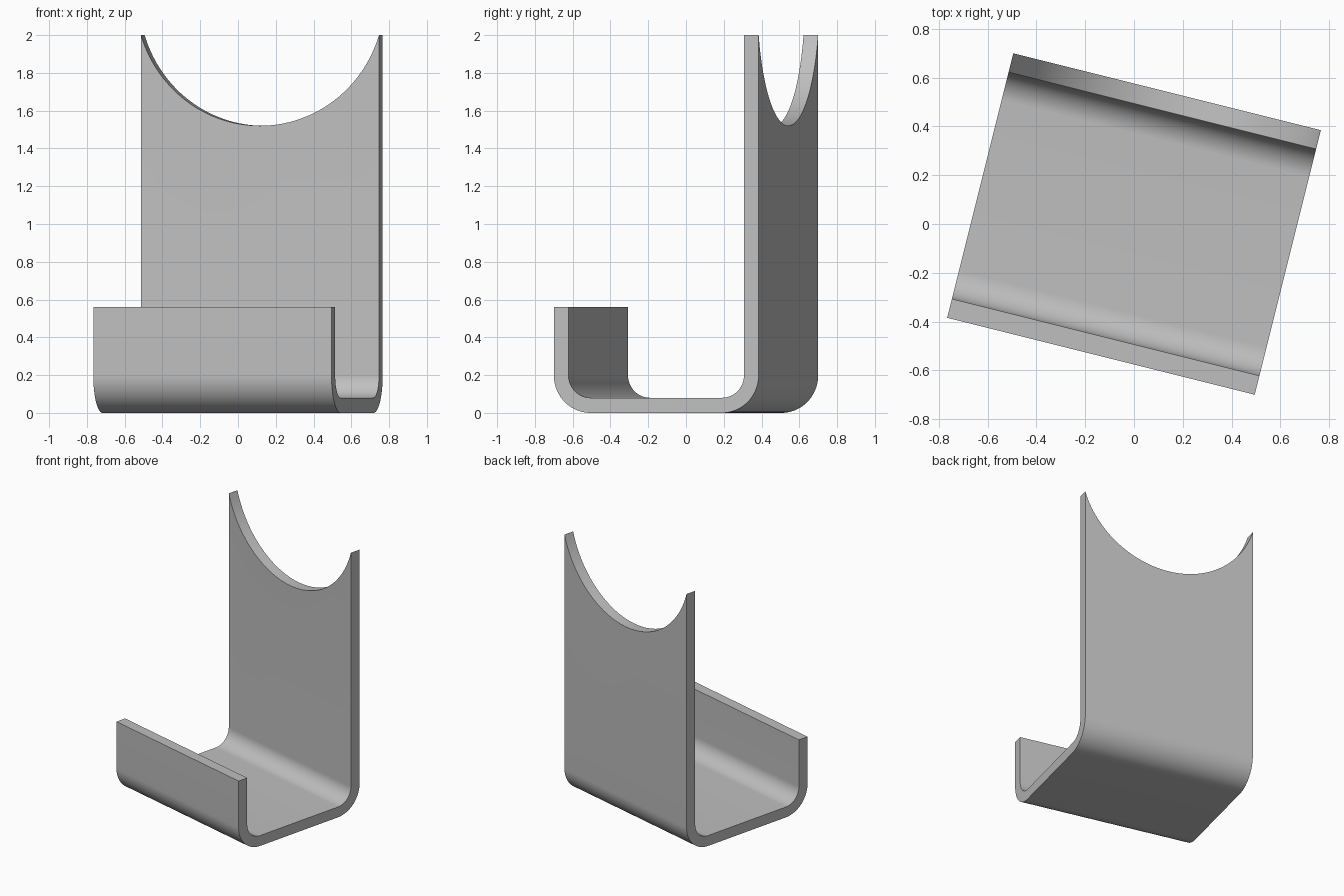
import bpy, bmesh, math
from mathutils import Matrix, Vector

if "Cube" in bpy.data.objects:
    bpy.data.objects.remove(bpy.data.objects["Cube"])

WIDTH, DEPTH, WALL = 1.3, 1.118, 0.08
LIP, HEIGHT, BEND = 0.56, 2.0, 0.2
SAG = 0.48
TURN = Matrix.Rotation(math.radians(-14.04), 4, "Z")
STEPS = 20

steel = bpy.data.materials.new("plain_grey")
steel.use_nodes = True
grey = (0.52, 0.52, 0.52, 1)
steel.diffuse_color = grey
steel.node_tree.nodes["Principled BSDF"].inputs["Base Color"].default_value = grey


def arc(cy, radius, start, end):
    """Points of a bend in the side profile."""
    angles = [math.radians(start + (end - start) * i / STEPS) for i in range(STEPS + 1)]
    return [(cy + radius * math.cos(a), BEND + radius * math.sin(a)) for a in angles]


def make_object(name, bm):
    bmesh.ops.recalc_face_normals(bm, faces=bm.faces)
    mesh = bpy.data.meshes.new(name)
    bm.to_mesh(mesh)
    bm.free()
    mesh.materials.append(steel)
    obj = bpy.data.objects.new(name, mesh)
    bpy.context.collection.objects.link(obj)
    return obj


# Hook bracket: bent strip profile pulled across the width
half = DEPTH / 2
bend_y = half - BEND
outer = [(-half, LIP)] + arc(-bend_y, BEND, 180, 270) + arc(bend_y, BEND, 270, 360) + [(half, HEIGHT)]
inner = ([(half - WALL, HEIGHT)] + arc(bend_y, BEND - WALL, 360, 270)
         + arc(-bend_y, BEND - WALL, 270, 180) + [(WALL - half, LIP)])
bm = bmesh.new()
side = bm.faces.new([bm.verts.new((-WIDTH / 2, y, z)) for y, z in outer + inner])
pulled = bmesh.ops.extrude_face_region(bm, geom=[side])["geom"]
bmesh.ops.translate(bm, vec=Vector((WIDTH, 0, 0)),
                    verts=[v for v in pulled if isinstance(v, bmesh.types.BMVert)])
bracket = make_object("hook_bracket", bm)

# Round saddle cut in the top of the back plate, running from corner to corner
chord = WIDTH / 2 - 0.0005
radius = (chord ** 2 + SAG ** 2) / (2 * SAG)
bm = bmesh.new()
bmesh.ops.create_cone(bm, cap_ends=True, segments=128, radius1=radius, radius2=radius, depth=0.4,
                      matrix=Matrix.Translation((0, half, HEIGHT - SAG + radius))
                      @ Matrix.Rotation(math.pi / 2, 4, "X"))
cutter = make_object("saddle_cutter", bm)
cutter.hide_render = True

cut = bracket.modifiers.new("saddle_cut", "BOOLEAN")
cut.operation, cut.solver, cut.object = "DIFFERENCE", "EXACT", cutter
bpy.ops.object.select_all(action="DESELECT")
bpy.context.view_layer.objects.active = bracket
bracket.select_set(True)
bpy.ops.object.modifier_apply(modifier=cut.name)
bpy.data.objects.remove(cutter)

# Turn the whole bracket and shade its bends smooth
bracket.data.transform(TURN)
bpy.ops.object.shade_smooth_by_angle(angle=math.radians(30))
